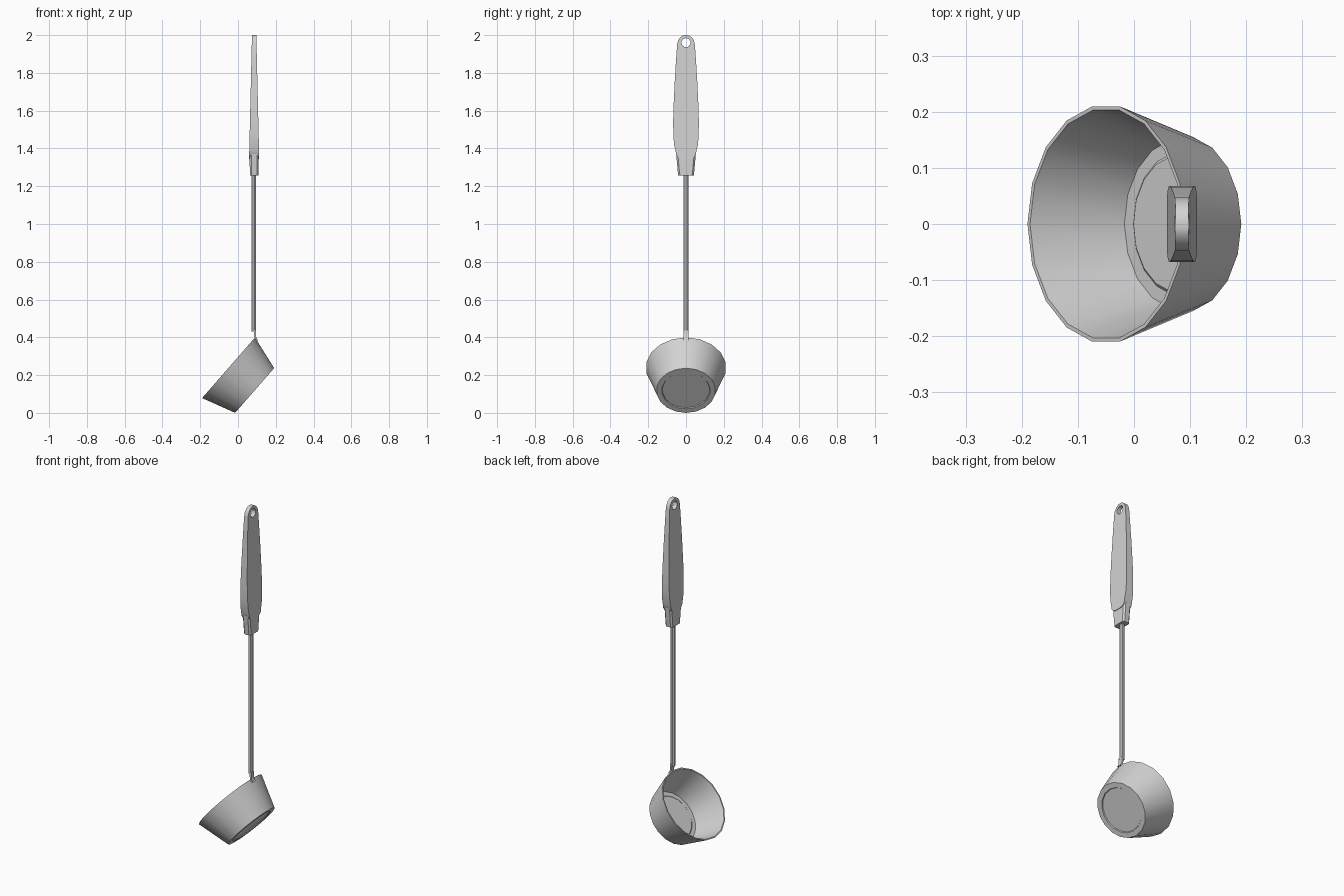
import bpy, bmesh, math
from mathutils import Matrix

cube = bpy.data.objects.get("Cube")
if cube:
    bpy.data.objects.remove(cube)

grey = bpy.data.materials.new("light_grey")
grey.use_nodes = True
colour = (0.65, 0.65, 0.65, 1)
grey.diffuse_color = colour
grey.node_tree.nodes["Principled BSDF"].inputs["Base Color"].default_value = colour


def finish(name, bm, smooth=True):
    bmesh.ops.recalc_face_normals(bm, faces=bm.faces)
    mesh = bpy.data.meshes.new(name)
    bm.to_mesh(mesh)
    bm.free()
    obj = bpy.data.objects.new(name, mesh)
    bpy.context.collection.objects.link(obj)
    mesh.materials.append(grey)
    if smooth:
        bpy.ops.object.select_all(action="DESELECT")
        obj.select_set(True)
        bpy.context.view_layer.objects.active = obj
        bpy.ops.object.shade_smooth_by_angle(angle=math.radians(30))
    return obj


def bridge(bm, rings):
    n = len(rings[0])
    for low, high in zip(rings, rings[1:]):
        for i in range(n):
            j = (i + 1) % n
            bm.faces.new((low[i], low[j], high[j], high[i]))
    bm.faces.new(rings[0])
    bm.faces.new(rings[-1])


def loft(name, rows, chamfer=0, smooth=True):
    """Stack rectangular sections given as (z, centre x, half depth, half width)."""
    bm = bmesh.new()
    rings = []
    for z, cx, hx, hy in rows:
        if chamfer:
            a, b = hx - chamfer, hy - chamfer
            pts = [(hx, -b), (hx, b), (a, hy), (-a, hy),
                   (-hx, b), (-hx, -b), (-a, -hy), (a, -hy)]
        else:
            pts = [(hx, -hy), (hx, hy), (-hx, hy), (-hx, -hy)]
        rings.append([bm.verts.new((cx + x, y, z)) for x, y in pts])
    bridge(bm, rings)
    return finish(name, bm, smooth)


def cylinder(name, radius, depth, sides, matrix, smooth=True):
    bm = bmesh.new()
    bmesh.ops.create_cone(bm, cap_ends=True, segments=sides, radius1=radius,
                          radius2=radius, depth=depth, matrix=matrix)
    return finish(name, bm, smooth)


# Tilted bowl, turned from outer base over the rim to the inner floor
profile = [(0.125, 0.005), (0.128, 0), (0.157, 0), (0.213, 0.183),
           (0.206, 0.183), (0.152, 0.007), (0.128, 0.007), (0.122, 0.012)]
bm = bmesh.new()
sides = 18
rings = [[bm.verts.new((r * math.cos(math.tau * i / sides),
                        r * math.sin(math.tau * i / sides), z))
          for i in range(sides)] for r, z in profile]
bridge(bm, rings)
bm.transform(Matrix.Translation((0.088, 0, 0.1185))
             @ Matrix.Rotation(math.radians(-48.9), 4, "Y"))
finish("bowl", bm)

# Rod and the flattened tab that joins it to the bowl
cylinder("rod", 0.0135, 0.85, 8,
         Matrix.Translation((0.0835, 0, 0.855)) @ Matrix.Rotation(math.pi / 8, 4, "Z"))
loft("bowl_tab", [(0.384, 0.102, 0.004, 0.013), (0.402, 0.091, 0.005, 0.013),
                  (0.44, 0.0895, 0.006, 0.013)])

# Collar below the grip
AXIS = 0.0855
loft("collar", [(1.257, AXIS, 0.023, 0.041), (1.27, AXIS, 0.023, 0.043),
                (1.39, AXIS, 0.024, 0.054)], chamfer=0.009)

# Grip, outlined by half widths, thinning toward the top
outline = [(1.345, 0.022), (1.352, 0.04), (1.365, 0.051), (1.39, 0.056),
           (1.42, 0.063), (1.47, 0.067), (1.54, 0.068), (1.62, 0.066),
           (1.75, 0.06), (1.88, 0.052), (1.95, 0.047), (1.972, 0.042),
           (1.988, 0.031), (1.997, 0.018), (2.0, 0.009)]
grip = loft("grip", [(z, AXIS, 0.0115 + (2 - z) * 0.0235, w) for z, w in outline])

# Hanging hole
cutter = cylinder("hole_cutter", 0.024, 0.2, 16, Matrix.Translation((AXIS, 0, 1.96))
                  @ Matrix.Rotation(math.pi / 2, 4, "Y"), False)
cutter.hide_render = True
cutter.hide_set(True)
cutter.display_type = "WIRE"
cut = grip.modifiers.new("hanging_hole", "BOOLEAN")
cut.operation = "DIFFERENCE"
cut.solver = "EXACT"
cut.object = cutter
